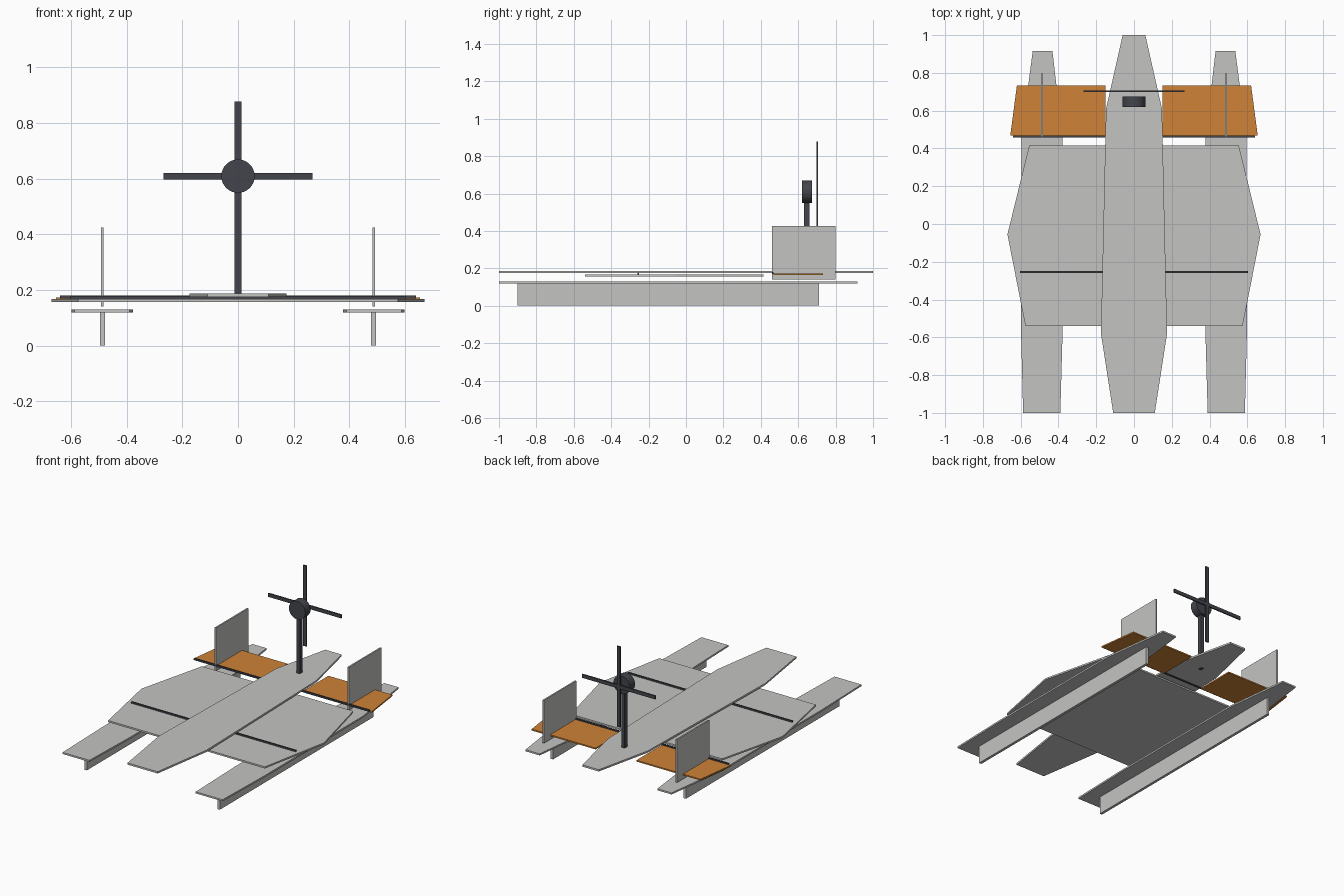
import bpy, bmesh, math

if "Cube" in bpy.data.objects:
    bpy.data.objects.remove(bpy.data.objects["Cube"])

def material(name, rgb):
    m = bpy.data.materials.new(name)
    m.diffuse_color = (*rgb, 1.0)
    m.use_nodes = True
    m.node_tree.nodes["Principled BSDF"].inputs["Base Color"].default_value = m.diffuse_color
    return m

GREY = material("foam grey", (0.55, 0.56, 0.54))
ORANGE = material("orange", (0.62, 0.225, 0.038))
DARK = material("carbon dark", (0.055, 0.06, 0.072))

def make_object(name, bm, mat):
    bmesh.ops.recalc_face_normals(bm, faces=bm.faces)
    mesh = bpy.data.meshes.new(name)
    bm.to_mesh(mesh)
    bm.free()
    mesh.materials.append(mat)
    ob = bpy.data.objects.new(name, mesh)
    bpy.context.collection.objects.link(ob)
    return ob

def plate(name, outline, z0, z1, mat):
    """Flat sheet cut to an outline."""
    bm = bmesh.new()
    face = bm.faces.new([bm.verts.new((x, y, z0)) for x, y in outline])
    ext = bmesh.ops.extrude_face_region(bm, geom=[face])
    verts = [v for v in ext["geom"] if isinstance(v, bmesh.types.BMVert)]
    bmesh.ops.translate(bm, verts=verts, vec=(0, 0, z1 - z0))
    return make_object(name, bm, mat)

def box(name, x0, x1, y0, y1, z0, z1, mat):
    return plate(name, [(x0, y0), (x1, y0), (x1, y1), (x0, y1)], z0, z1, mat)

def symmetric(half):
    """Close a right-hand outline with its mirror image."""
    return half + [(-x, y) for x, y in reversed(half)]

# Central fuselage board and wing board
plate("fuselage", symmetric([(0.11, -1), (0.175, -0.58), (0.148, 0.61), (0.06, 1)]),
      0.175, 0.187, GREY)
plate("wing", symmetric([(0.575, -0.54), (0.67, -0.055), (0.555, 0.415)]),
      0.157, 0.168, GREY)

# Spars across the wing and along the elevator hinge
box("wing_spar", -0.603, 0.603, -0.26, -0.25, 0.168, 0.178, DARK)
box("elevator_spar", -0.64, 0.64, 0.459, 0.469, 0.169, 0.18, DARK)

for side, s in (("left", -1), ("right", 1)):
    # Float board with keel below
    plate(side + "_float", [(s * x, y) for x, y in
          [(0.39, -1), (0.587, -1), (0.598, -0.57), (0.596, 0.46),
           (0.536, 0.917), (0.432, 0.917), (0.379, 0.46), (0.378, -0.57)]],
          0.118, 0.129, GREY)
    cx = s * 0.488
    box(side + "_keel", cx - 0.009, cx + 0.009, -0.9, 0.71, 0, 0.118, GREY)
    # Elevator and upright fin
    plate(side + "_elevator", [(s * x, y) for x, y in
          [(0.15, 0.468), (0.655, 0.468), (0.62, 0.733), (0.15, 0.733)]],
          0.163, 0.172, ORANGE)
    box(side + "_fin", cx - 0.005, cx + 0.005, 0.46, 0.798, 0.14, 0.425, GREY)

# Motor pylon
box("pylon", -0.0125, 0.0125, 0.63, 0.66, 0.174, 0.56, DARK)

# Motor drum
bpy.ops.mesh.primitive_cylinder_add(vertices=32, radius=0.06, depth=0.055,
                                    location=(0, 0.647, 0.609),
                                    rotation=(math.pi / 2, 0, 0))
motor = bpy.context.object
motor.name = "motor"
motor.data.materials.append(DARK)
bpy.ops.object.shade_smooth_by_angle(angle=math.radians(30))

# Crossed propeller blades
box("propeller_horizontal", -0.268, 0.268, 0.699, 0.707, 0.597, 0.621, DARK)
box("propeller_vertical", -0.012, 0.012, 0.699, 0.707, 0.341, 0.877, DARK)
